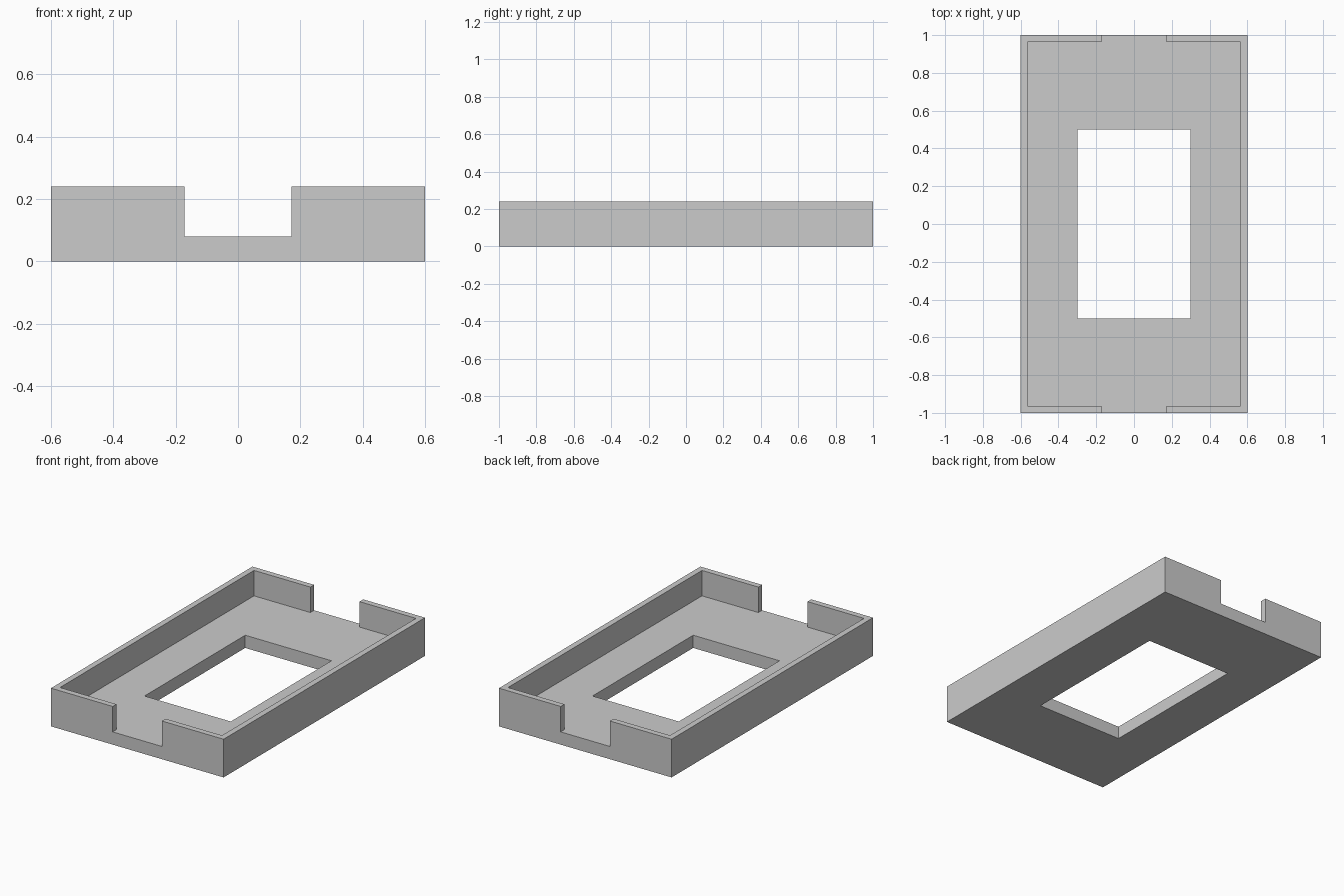
import bpy, bmesh

if "Cube" in bpy.data.objects:
    bpy.data.objects.remove(bpy.data.objects["Cube"])

W, L, H = 0.6, 1.0, 0.24      # outer half width, half length, height
FLOOR, WALL = 0.08, 0.037     # floor and wall thickness
NOTCH = 0.171                 # half width of end notches


def prism(name, pts, z0, z1):
    """Extrude a closed plan outline from z0 to z1."""
    bm = bmesh.new()
    face = bm.faces.new([bm.verts.new((x, y, z0)) for x, y in pts])
    top = bmesh.ops.extrude_face_region(bm, geom=[face])["geom"]
    bmesh.ops.translate(bm, vec=(0, 0, z1 - z0),
                        verts=[v for v in top if isinstance(v, bmesh.types.BMVert)])
    bmesh.ops.recalc_face_normals(bm, faces=bm.faces)
    mesh = bpy.data.meshes.new(name)
    bm.to_mesh(mesh)
    bm.free()
    obj = bpy.data.objects.new(name, mesh)
    bpy.context.collection.objects.link(obj)
    return obj


def rect(x, y):
    return [(-x, -y), (x, -y), (x, y), (-x, y)]


# Tray body
tray = prism("tray", rect(W, L), 0, H)

# Inner cavity joined with both end notches, as one cross-shaped outline
x, y, e = W - WALL, L - WALL, L + 0.1
half = [(NOTCH, -e), (NOTCH, -y), (x, -y), (x, y), (NOTCH, y), (NOTCH, e)]
cavity = prism("cavity_cutter", half + [(-px, py) for px, py in reversed(half)],
               FLOOR, H + 0.1)

# Rectangular opening through the floor
opening = prism("opening_cutter", rect(0.3, 0.5), -0.1, H + 0.2)

for cutter in (cavity, opening):
    mod = tray.modifiers.new(cutter.name, "BOOLEAN")
    mod.operation = "DIFFERENCE"
    mod.solver = "EXACT"
    mod.object = cutter

# Apply the cuts and remove the helpers
bpy.context.view_layer.objects.active = tray
tray.select_set(True)
for mod in list(tray.modifiers):
    bpy.ops.object.modifier_apply(modifier=mod.name)
for cutter in (cavity, opening):
    bpy.data.objects.remove(cutter)
